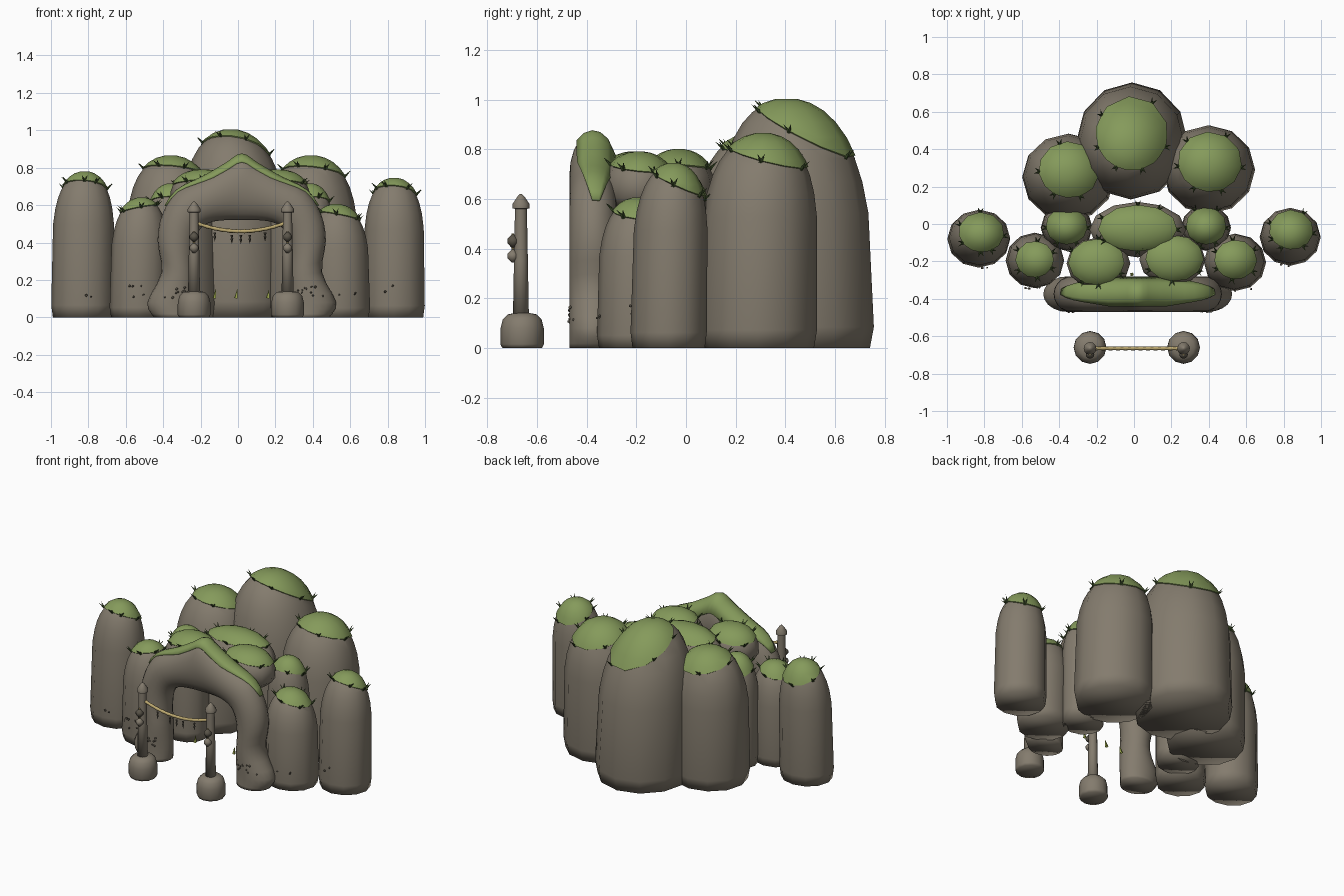
import bpy, bmesh, random
from math import sin, cos, pi, sqrt, atan2
from mathutils import Vector, Matrix

random.seed(4)
cube = bpy.data.objects.get("Cube")
if cube:
    bpy.data.objects.remove(cube)


def material(name, r, g, b):
    m = bpy.data.materials.new(name)
    m.use_nodes = True
    m.diffuse_color = (r, g, b, 1)
    m.node_tree.nodes["Principled BSDF"].inputs["Base Color"].default_value = (r, g, b, 1)
    return m


ROCK = material("stone", .23, .2, .155)
MOSS = material("moss", .235, .325, .105)
GRASS = material("dark grass", .06, .1, .03)
ROPE = material("straw rope", .5, .39, .16)
PEBBLE = material("dark pebble", .1, .088, .066)
LEAF = material("pale leaf", .36, .42, .08)


def finish(bm, name, mats, angle=.9):
    mesh = bpy.data.meshes.new(name)
    bm.to_mesh(mesh)
    bm.free()
    ob = bpy.data.objects.new(name, mesh)
    bpy.context.collection.objects.link(ob)
    for m in mats:
        mesh.materials.append(m)
    bpy.ops.object.select_all(action='DESELECT')
    ob.select_set(True)
    bpy.context.view_layer.objects.active = ob
    bpy.ops.object.shade_smooth_by_angle(angle=angle)
    # the underside shades smoothly into the walls
    low = min(v.co.z for v in mesh.vertices) + .001
    for e in mesh.edges:
        if all(mesh.vertices[i].co.z < low for i in e.vertices):
            e.use_edge_sharp = False
    return ob


def skin(bm, rings):
    """Join equal rings of points into a closed tube."""
    rows = [[bm.verts.new(p) for p in ring] for ring in rings]
    n = len(rows[0])
    for a, b in zip(rows, rows[1:]):
        for i in range(n):
            j = (i + 1) % n
            bm.faces.new((a[i], a[j], b[j], b[i]))
    bm.faces.new(rows[0][::-1])
    bm.faces.new(rows[-1])
    bmesh.ops.recalc_face_normals(bm, faces=bm.faces)


def circle(x, y, z, rx, ry, n):
    return [(x + rx * cos(2 * pi * i / n), y + ry * sin(2 * pi * i / n), z) for i in range(n)]


def spike(bm, pos, direction, length, width, mat):
    q = direction.to_track_quat('Z', 'Y').to_matrix().to_4x4()
    res = bmesh.ops.create_cone(bm, segments=4, radius1=width, radius2=0, depth=length,
                                matrix=Matrix.Translation(pos + direction * length * .35) @ q)
    for f in {f for v in res["verts"] for f in v.link_faces}:
        f.material_index = mat


def raise_moss(bm, faces):
    res = bmesh.ops.extrude_face_region(bm, geom=faces)
    verts = [g for g in res["geom"] if isinstance(g, bmesh.types.BMVert)]
    bm.normal_update()
    for v, n in [(v, v.normal.copy()) for v in verts]:
        v.co += n * .007
    for f in {f for v in verts for f in v.link_faces}:
        f.material_index = 1


def rock(name, x, y, rx, ry, top, cap, slope, bottom=0, power=5, foot=.94, lean=(0, 0), sides=12):
    """Domed boulder whose top is cut by a sloping plane into a moss cap."""
    h = top - bottom
    steps = [(0, foot), (.06 + (1 - foot) * .4, 1 - (1 - foot) * .15)]
    for k in range(8):
        th = .3 + k * .165
        steps.append((sin(th) ** (2 / power), cos(th) ** .95))
    bm = bmesh.new()
    skin(bm, [circle(x + lean[0] * t * t, y + lean[1] * t * t, bottom + h * t, rx * r, ry * r, sides)
              for t, r in steps])
    co, no = Vector((x, y, cap)), Vector((slope[0], slope[1], 1)).normalized()
    geom = bm.verts[:] + bm.edges[:] + bm.faces[:]
    cut = bmesh.ops.bisect_plane(bm, geom=geom, plane_co=co, plane_no=no)["geom_cut"]
    rim = [v.co.copy() for v in cut if isinstance(v, bmesh.types.BMVert)]
    rim.sort(key=lambda p: atan2(p.y - y, p.x - x))
    raise_moss(bm, [f for f in bm.faces if (f.calc_center_median() - co).dot(no) > 0])
    # grass tufts spaced around the rim
    start, count = random.random(), 6
    for k in range(count):
        p = rim[int((k + start) * len(rim) / count) % len(rim)]
        out = Vector((p.x - x, p.y - y, 0)).normalized()
        side = Vector((-out.y, out.x, 0))
        for s in (-.45, .35):
            spike(bm, p, (out * .8 + side * s + Vector((0, 0, .8))).normalized(), .055, .009, 2)
    return finish(bm, name, [ROCK, MOSS, GRASS])


# Tall outer and rear boulders
rock("right_end_boulder", -.83, -.08, .17, .155, .775, .705, (.1, .4), power=5.5, lean=(.01, .02))
rock("left_end_boulder", .835, -.07, .165, .155, .74, .675, (.1, .45), power=5.5, lean=(0, .02))
rock("right_side_boulder", -.53, -.195, .158, .15, .635, .578, (-.2, .1), lean=(.015, 0))
rock("left_side_boulder", .54, -.205, .168, .155, .6, .54, (.2, .1), lean=(-.015, .01))
rock("back_boulder", -.01, .445, .3, .315, 1, .885, (.17, .5), power=4, lean=(-.03, -.04))
rock("back_right_boulder", -.35, .25, .25, .235, .86, .785, (.1, .22), power=5, lean=(-.01, .02))
rock("back_left_boulder", .4, .29, .25, .24, .86, .775, (.12, .25), power=5, lean=(-.01, .02))
rock("right_filler_boulder", -.36, -.02, .14, .125, .71, .62, (0, .3), power=6)
rock("left_filler_boulder", .385, -.02, .135, .125, .71, .62, (0, .3), power=6)

# Boulders resting on the roof
rock("roof_centre_boulder", .02, -.03, .27, .155, .795, .735, (0, .1), bottom=.52, power=3.5, foot=.65)
rock("roof_right_boulder", -.19, -.21, .178, .145, .785, .725, (-.1, .1), bottom=.56, power=3.5, foot=.65)
rock("roof_left_boulder", .205, -.19, .185, .145, .785, .725, (.1, .1), bottom=.56, power=3.5, foot=.65)

# Entrance arch: inner and outer outline of one half, mirrored and smoothed
HALF = [(.25, 0, .47, 0), (.245, .08, .505, .08), (.25, .22, .43, .24), (.255, .32, .45, .41),
        (.245, .42, .425, .55), (.215, .48, .345, .675), (.16, .51, .2, .75), (.08, .52, .08, .82)]
coarse = [Vector((-a, b, -c, d)) for a, b, c, d in HALF] + [Vector((0, .52, 0, .868))]
coarse += [Vector(p) for p in HALF[::-1]]
stations = []
for i in range(len(coarse) - 1):
    p0, p1 = coarse[max(i - 1, 0)], coarse[i]
    p2, p3 = coarse[i + 1], coarse[min(i + 2, len(coarse) - 1)]
    for t in (0, 1 / 3, 2 / 3):
        stations.append(p1 + (p2 - p0) * (t / 2) + (p0 * 2 - p1 * 5 + p2 * 4 - p3) * (t * t / 2)
                        + (p1 * 3 - p0 - p2 * 3 + p3) * (t ** 3 / 2))
stations.append(coarse[-1])


def arch_point(st, u, v):
    """u runs from the inner to the outer outline, v from front to back."""
    ix, iz, ox, oz = st
    return Vector((.02 + (ix + ox) / 2 + (ox - ix) / 2 * u, -.375 + .095 * v,
                   (iz + oz) / 2 + (oz - iz) / 2 * u))


N = 20
bm = bmesh.new()
skin(bm, [[arch_point(st, cos(2 * pi * i / N), sin(2 * pi * i / N)) for i in range(N)]
          for st in stations])
finish(bm, "entrance_arch", [ROCK])

# Moss strip along the back of the arch crest, tapering to points at both ends
bm = bmesh.new()
rows = []
for st in stations:
    if st[3] > .56:
        w = min(1, (st[3] - .55) / .22)
        vs = [.12 + w * k for k in (-.75, -.45, -.15, .15, .45, .78)]
        rows.append([bm.verts.new(arch_point(st, sqrt(1 - v * v), v)) for v in vs])
for a, b in zip(rows, rows[1:]):
    for i in range(len(a) - 1):
        bm.faces.new((a[i], a[i + 1], b[i + 1], b[i]))
bmesh.ops.recalc_face_normals(bm, faces=bm.faces)
if sum(f.normal.z for f in bm.faces) < 0:
    bmesh.ops.reverse_faces(bm, faces=bm.faces)
strip = finish(bm, "arch_moss", [MOSS])
thick = strip.modifiers.new("thickness", 'SOLIDIFY')
thick.thickness, thick.offset = .018, 0

# Gate posts with stone feet, pointed heads and hanging beads
FOOT = [(0, .08), (.015, .088), (.08, .087), (.115, .078), (.135, .058), (.142, .02)]
POST = [(.13, .032), (.35, .028), (.56, .024), (.562, .034), (.58, .034), (.61, .014), (.62, .004)]
BEAD = [(-.026, .006), (-.008, .023), (.008, .023), (.026, .006)]


def lathe(name, x, y, z, profile, mat):
    bm = bmesh.new()
    skin(bm, [circle(x, y, z + dz, r, r, 12) for dz, r in profile])
    finish(bm, name, [mat])


for side, x in (("right", -.235), ("left", .265)):
    lathe(side + "_post_foot", x, -.66, 0, FOOT, ROCK)
    lathe(side + "_post", x, -.665, 0, POST, ROCK)
    lathe(side + "_upper_bead", x, -.697, .43, BEAD, PEBBLE)
    lathe(side + "_lower_bead", x, -.697, .37, BEAD, ROCK)
    lathe(side + "_bead_cord", x, -.697, .4, [(-.035, .005), (.06, .005)], ROPE)


# Sagging rope
def rope_point(t):
    return Vector((-.225 + .48 * t, -.665, .505 - .18 * t * (1 - t)))


bm = bmesh.new()
rows = []
for k in range(25):
    c = rope_point(k / 24)
    r = .009 + .002 * (k % 2)
    rows.append([(c.x, c.y + r * cos(a * pi / 4), c.z + r * sin(a * pi / 4)) for a in range(8)])
skin(bm, rows)
finish(bm, "rope", [ROPE])

# Drops hanging from the rope, and pale leaves inside the cave
bm = bmesh.new()
for t in (.21, .4, .5, .6, .77):
    for drop in (.025, .045):
        spike(bm, rope_point(t) - Vector((0, 0, drop)), Vector((0, 0, -1)), .028, .008, 0)
finish(bm, "rope_drops", [PEBBLE])
bm = bmesh.new()
for x in (-.125, -.01, .16):
    spike(bm, Vector((x, -.27, .11)), Vector((.15, -.1, 1)).normalized(), .05, .011, 0)
finish(bm, "cave_leaves", [LEAF])

# Pebbles stuck to the feet of the front boulders
bm = bmesh.new()
for cx, cy, rx, ry, count in ((-.345, -.375, .12, .095, 11), (.385, -.375, .12, .095, 11),
                              (-.55, -.195, .16, .15, 5), (.56, -.205, .17, .155, 5),
                              (-.81, -.08, .17, .155, 2), (.84, -.07, .165, .155, 2)):
    for k in range(count):
        dx = random.uniform(-.07, .07)
        p = Vector((cx + dx, cy - ry * sqrt(1 - (dx / rx) ** 2), random.uniform(.1, .17)))
        bmesh.ops.create_icosphere(bm, subdivisions=1, radius=random.uniform(.005, .008),
                                   matrix=Matrix.Translation(p))
finish(bm, "pebbles", [PEBBLE])
